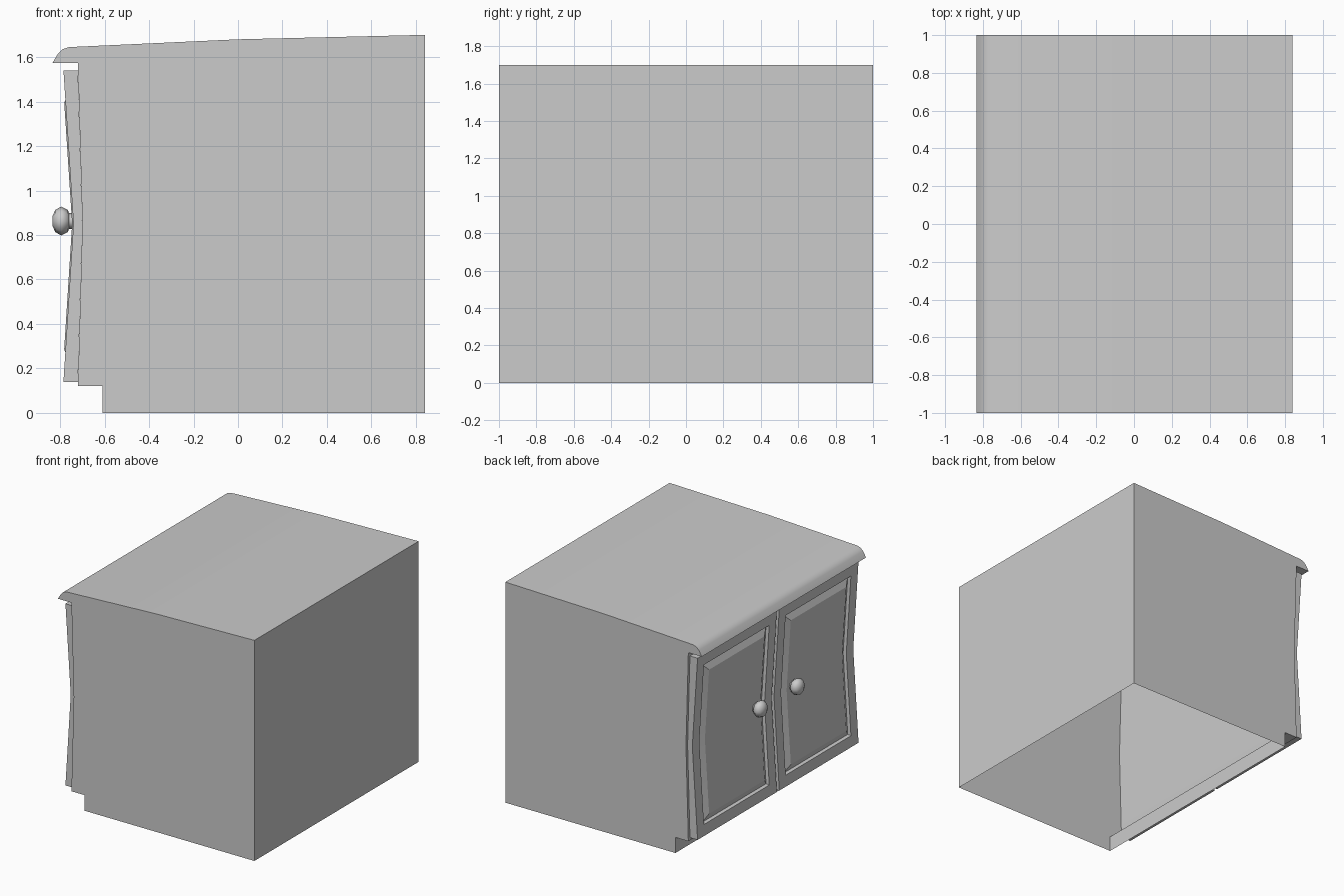
import bpy, bmesh, math

if "Cube" in bpy.data.objects:
    bpy.data.objects.remove(bpy.data.objects["Cube"])

ZM = 0.85  # height where the front bows inward


def finish(bm, name, angle=30):
    bmesh.ops.recalc_face_normals(bm, faces=bm.faces)
    me = bpy.data.meshes.new(name)
    bm.to_mesh(me)
    bm.free()
    ob = bpy.data.objects.new(name, me)
    bpy.context.collection.objects.link(ob)
    bpy.ops.object.select_all(action='DESELECT')
    ob.select_set(True)
    bpy.context.view_layer.objects.active = ob
    bpy.ops.object.shade_smooth_by_angle(angle=math.radians(angle))
    return ob


def bridge(bm, a, b):
    n = len(a)
    for i in range(n):
        bm.faces.new((a[i], a[(i + 1) % n], b[(i + 1) % n], b[i]))


# Cabinet shell: side profile (x, z) extruded across y, open underneath
profile = [(0.84, 0), (0.84, 1.70), (0, 1.68), (-0.76, 1.645), (-0.79, 1.635),
           (-0.81, 1.615), (-0.835, 1.573), (-0.72, 1.573), (-0.70, ZM),
           (-0.72, 0.12), (-0.61, 0.12), (-0.61, 0)]
bm = bmesh.new()
ends = [[bm.verts.new((x, y, z)) for x, z in profile] for y in (-1, 1)]
bridge(bm, *ends)
for e in ends:
    bm.faces.new(e)
bmesh.ops.recalc_face_normals(bm, faces=bm.faces)
under = [f for f in bm.faces if all(v.co.z < 0.001 for v in f.verts)]
bmesh.ops.delete(bm, geom=under, context='FACES_ONLY')
bm.normal_update()
me_obj = None
me = bpy.data.meshes.new("cabinet_body")
bm.to_mesh(me)
bm.free()
body = bpy.data.objects.new("cabinet_body", me)
bpy.context.collection.objects.link(body)
bpy.context.view_layer.objects.active = body
body.select_set(True)
bpy.ops.object.shade_smooth_by_angle(angle=math.radians(30))


# Doors: concentric rings (inset, depth) forming frame, groove and raised panel
def door(side, name):
    z0, z1, y0, y1 = 0.14, 1.54, 0.015, 0.98

    def ring(bm, inset, depth, end=-0.785, mid=-0.74):
        def v(y, z):
            t = abs(z - ZM) / ((z1 - ZM) if z > ZM else (ZM - z0))
            return bm.verts.new((mid + (end - mid) * t + depth, side * y, z))
        a, b, lo, hi = y0 + inset, y1 - inset, z0 + inset, z1 - inset
        return [v(a, lo), v(a, ZM), v(a, hi), v(b, hi), v(b, ZM), v(b, lo)]

    bm = bmesh.new()
    rings = [ring(bm, 0, 0, -0.72, -0.70)]
    for inset, depth in ((0, 0), (0.085, 0), (0.092, 0.022), (0.145, -0.006)):
        rings.append(ring(bm, inset, depth))
    for a, b in zip(rings, rings[1:]):
        bridge(bm, a, b)
    for r in (rings[0], rings[-1]):
        bm.faces.new((r[0], r[1], r[4], r[5]))
        bm.faces.new((r[1], r[2], r[3], r[4]))
    finish(bm, name, 10)


# Knobs: turned profile (x, radius) around the x axis
def knob(side, name):
    prof = [(-0.72, 0.035), (-0.76, 0.035), (-0.765, 0.05), (-0.795, 0.065),
            (-0.822, 0.05), (-0.835, 0.02)]
    n = 8
    bm = bmesh.new()
    rings = [[bm.verts.new((x, side * 0.225 + r * math.cos(2 * math.pi * i / n),
                            0.863 + r * math.sin(2 * math.pi * i / n)))
              for i in range(n)] for x, r in prof]
    for a, b in zip(rings, rings[1:]):
        bridge(bm, a, b)
    bm.faces.new(rings[0])
    bm.faces.new(rings[-1])
    finish(bm, name, 60)


for side, label in ((1, "left"), (-1, "right")):
    door(side, label + "_door")
    knob(side, label + "_knob")
